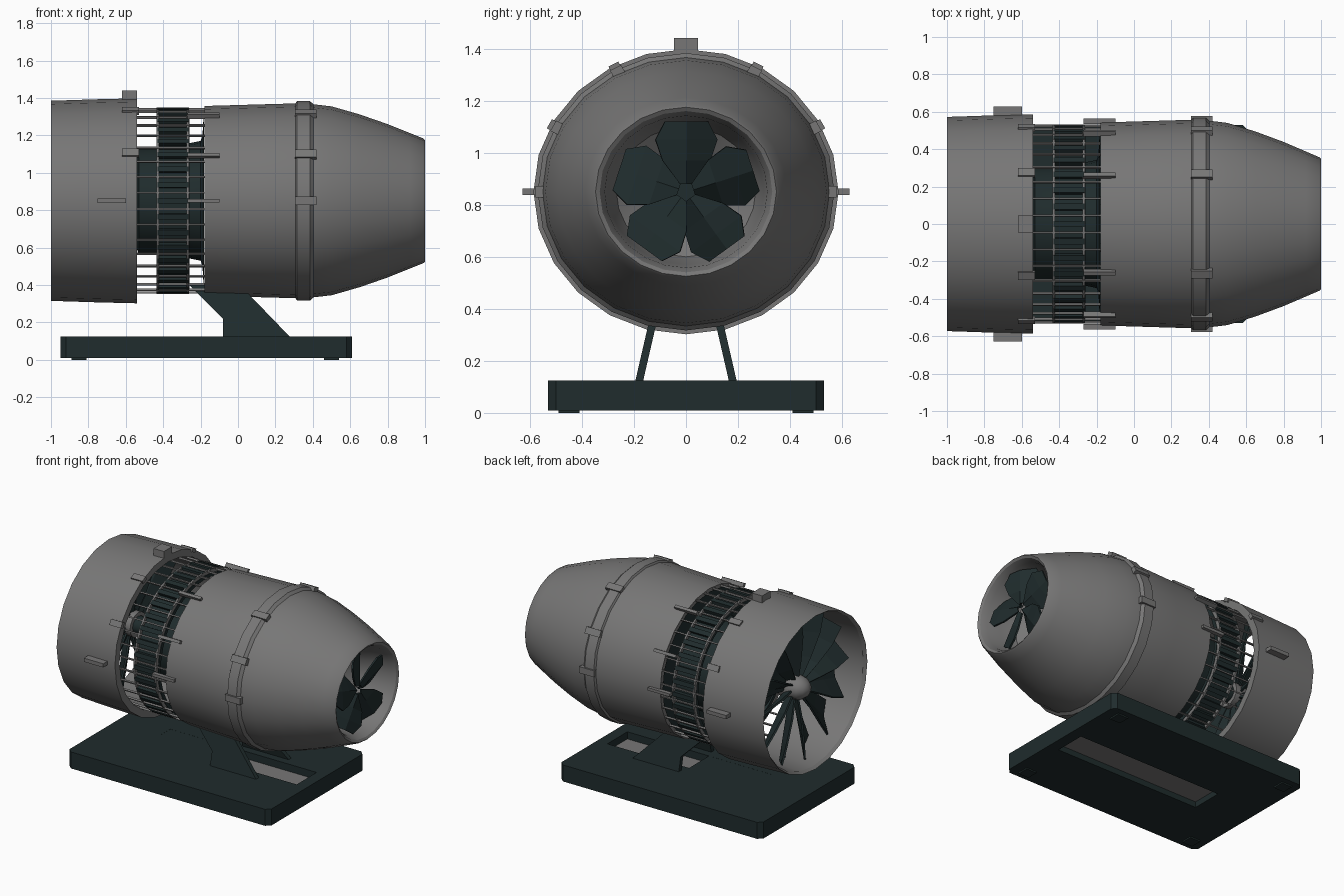
import bpy, bmesh, math
from mathutils import Matrix, Vector

if "Cube" in bpy.data.objects:
    bpy.data.objects.remove(bpy.data.objects["Cube"])

CZ, SY, N = 0.85, 1.07, 24   # axis height, sideways stretch, sides


def material(name, rgb):
    m = bpy.data.materials.new(name)
    m.diffuse_color = (*rgb, 1)
    m.use_nodes = True
    m.node_tree.nodes["Principled BSDF"].inputs["Base Color"].default_value = m.diffuse_color
    return m


GREY = material("metal grey", (0.185, 0.183, 0.182))
DARK = material("dark teal", (0.014, 0.025, 0.026))


def finish(name, bm, mat, smooth=True):
    bmesh.ops.recalc_face_normals(bm, faces=bm.faces)
    me = bpy.data.meshes.new(name)
    bm.to_mesh(me)
    bm.free()
    ob = bpy.data.objects.new(name, me)
    bpy.context.collection.objects.link(ob)
    me.materials.append(mat)
    if smooth:
        bpy.ops.object.select_all(action='DESELECT')
        ob.select_set(True)
        bpy.context.view_layer.objects.active = ob
        bpy.ops.object.shade_smooth_by_angle(angle=math.radians(32))
    return ob


def around(x, r, a):
    return Vector((x, SY * r * math.cos(a), CZ + r * math.sin(a)))


def lathe(name, profile, mat, closed=True, n=N):
    """Spin an (x, radius) profile about the engine axis."""
    bm = bmesh.new()
    rings = [[bm.verts.new(around(x, r, 2 * math.pi * i / n)) for i in range(n)]
             for x, r in profile]
    pairs = list(zip(rings, rings[1:]))
    if closed:
        pairs.append((rings[-1], rings[0]))
    for a, b in pairs:
        for i in range(n):
            j = (i + 1) % n
            bm.faces.new((a[i], a[j], b[j], b[i]))
    if not closed:
        bm.faces.new(rings[0])
        bm.faces.new(rings[-1])
    return finish(name, bm, mat)


def add_box(bm, lo, hi, rot=None):
    size = [h - l for l, h in zip(lo, hi)]
    mid = [(h + l) / 2 for l, h in zip(lo, hi)]
    m = Matrix.Translation(mid) @ Matrix.Diagonal((*size, 1))
    bmesh.ops.create_cube(bm, size=1, matrix=(rot or Matrix()) @ m)


def radial_boxes(name, mat, x0, x1, r0, r1, width, angles):
    """Boxes standing on the casing at given angles (degrees from +y)."""
    bm = bmesh.new()
    place = Matrix.Translation((0, 0, CZ)) @ Matrix.Diagonal((1, SY, 1, 1))
    for a in angles:
        rot = place @ Matrix.Rotation(math.radians(a), 4, 'X')
        add_box(bm, (x0, r0, -width / 2), (x1, r1, width / 2), rot)
    return finish(name, bm, mat, False)


def blades(name, n, x, rows, thick, start):
    """rows: (radius, half chord, pitch in degrees)"""
    bm = bmesh.new()
    for k in range(n):
        a = math.radians(start + 360 * k / n)
        out = Vector((0, math.cos(a), math.sin(a)))
        side = Vector((0, -math.sin(a), math.cos(a)))
        prev = None
        for r, c, p in rows:
            p = math.radians(p)
            d = side * math.cos(p) + Vector((math.sin(p), 0, 0))
            mid = Vector((x, 0, CZ)) + out * r
            cur = [bm.verts.new(mid + d * c * s + Vector((0.025 * (1 - s * s), 0, 0)))
                   for s in (-1, 0, 1)]
            if prev:
                for i in (0, 1):
                    bm.faces.new((prev[i], prev[i + 1], cur[i + 1], cur[i]))
            prev = cur
    ob = finish(name, bm, DARK, False)
    mod = ob.modifiers.new("thickness", 'SOLIDIFY')
    mod.thickness = thick
    mod.offset = 0
    return ob


# Intake cowl: outer skin, rim and inner wall
lathe("intake_cowl", [(-1.0, 0.535), (-0.75, 0.543), (-0.54, 0.548), (-0.54, 0.5),
                      (-0.75, 0.505), (-0.98, 0.52)], GREY)

# Rear casing: outer skin, rolled nozzle lip and inner funnel
lathe("rear_casing", [(-0.17, 0.26), (-0.17, 0.48), (-0.18, 0.507), (0.1, 0.515), (0.35, 0.522),
                      (0.5, 0.505), (0.65, 0.462), (0.8, 0.41), (0.92, 0.362), (0.99, 0.334),
                      (1.0, 0.325), (0.99, 0.31), (0.95, 0.292), (0.85, 0.28), (0.75, 0.25),
                      (0.6, 0.06), (0.3, 0.05)], GREY)

# Raised band on the rear casing
lathe("casing_band", [(0.3, 0.51), (0.315, 0.533), (0.385, 0.533), (0.41, 0.51)], GREY)

# Core and the open vane section
lathe("engine_core", [(-0.56, 0.2), (-0.53, 0.29), (-0.35, 0.29), (-0.2, 0.32), (-0.19, 0.35),
                      (-0.182, 0.485)], DARK, False)
lathe("vane_drum", [(-0.43, 0.45), (-0.43, 0.475), (-0.26, 0.475), (-0.26, 0.45)], DARK, n=36)
radial_boxes("vane_slats", DARK, -0.43, -0.265, 0.46, 0.498, 0.03, range(0, 360, 10))
for i, x in enumerate((-0.435, -0.275)):
    lathe(f"vane_rail_{i + 1}", [(x, 0.475), (x, 0.498), (x + 0.012, 0.498), (x + 0.012, 0.475)],
          GREY, n=36)
radial_boxes("tie_rods", GREY, -0.55, -0.17, 0.486, 0.498, 0.009, range(5, 365, 10))

# Front fan with spinner
blades("fan_blades", 12, -0.84, [(0.04, 0.03, -55), (0.2, 0.075, -45), (0.36, 0.115, -36),
                                 (0.49, 0.125, -30)], 0.012, 15)
lathe("spinner", [(-0.95, 0.012), (-0.935, 0.045), (-0.9, 0.072), (-0.84, 0.085),
                  (-0.77, 0.085)], GREY, False, 16)
lathe("fan_shaft", [(-0.77, 0.06), (-0.54, 0.06)], DARK, False, 12)

# Turbine wheel in the exhaust
blades("turbine_blades", 5, 0.91, [(0.03, 0.025, 25), (0.12, 0.1, 25), (0.2, 0.13, 25),
                                   (0.27, 0.09, 25)], 0.012, 90)

# Latches and lugs on the casing
radial_boxes("side_handles", GREY, -0.75, -0.6, 0.53, 0.588, 0.026, (0, 180))
radial_boxes("top_lug", GREY, -0.62, -0.54, 0.53, 0.59, 0.085, (90,))
radial_boxes("band_clips", GREY, 0.305, 0.42, 0.5, 0.54, 0.045, (0, 28, 62, 118, 152, 180))
radial_boxes("casing_latches", GREY, -0.27, -0.1, 0.5, 0.528, 0.02, (0, 28, 62, 118, 152, 180))
radial_boxes("cowl_latches", GREY, -0.62, -0.53, 0.53, 0.556, 0.04, (28, 62, 118, 152))

# Base: a slab framing a long slot, with a grey plate in it
bm = bmesh.new()
z0, z1 = 0.01, 0.125
outer = [(-0.95, -0.5), (-0.92, -0.53), (0.58, -0.53), (0.61, -0.5),
         (0.61, 0.5), (0.58, 0.53), (-0.92, 0.53), (-0.95, 0.5)]
inner = [(-0.6, -0.11), (-0.6, -0.11), (0.53, -0.11), (0.53, -0.11),
         (0.53, 0.11), (0.53, 0.11), (-0.6, 0.11), (-0.6, 0.11)]
loops = [[bm.verts.new((x, y, z)) for x, y in pts]
         for pts, z in ((outer, z0), (outer, z1), (inner, z1), (inner, z0))]
for a, b in zip(loops, loops[1:] + loops[:1]):
    for i in range(8):
        j = (i + 1) % 8
        bm.faces.new((a[i], a[j], b[j], b[i]))
bmesh.ops.remove_doubles(bm, verts=bm.verts, dist=1e-4)
finish("base_frame", bm, DARK, False)
bm = bmesh.new()
add_box(bm, (-0.6, -0.11, 0.05), (0.53, 0.11, 0.075))
finish("base_plate", bm, GREY, False)
bm = bmesh.new()
add_box(bm, (-0.6, -0.11, 0.076), (-0.1, 0.11, 0.1245))
finish("base_cover", bm, DARK, False)
bm = bmesh.new()
for x in (-0.85, 0.5):
    for y in (-0.45, 0.45):
        add_box(bm, (x - 0.04, y - 0.04, 0), (x + 0.04, y + 0.04, 0.01))
finish("base_feet", bm, DARK, False)

# Two slanted struts, mirrored across the centre
side = [(-0.08, 0.1), (0.29, 0.11), (0.01, 0.4), (-0.26, 0.4), (-0.08, 0.22)]
for s, label in ((-1, "front"), (1, "back")):
    bm = bmesh.new()
    faces = []
    for t in (0, 0.03):
        vs = [bm.verts.new((x, s * (0.2 - (z - 0.1) * 0.23 - t), z)) for x, z in side]
        bm.faces.new(vs)
        faces.append(vs)
    for i in range(5):
        j = (i + 1) % 5
        bm.faces.new((faces[0][i], faces[0][j], faces[1][j], faces[1][i]))
    finish(f"{label}_strut", bm, DARK, False)
